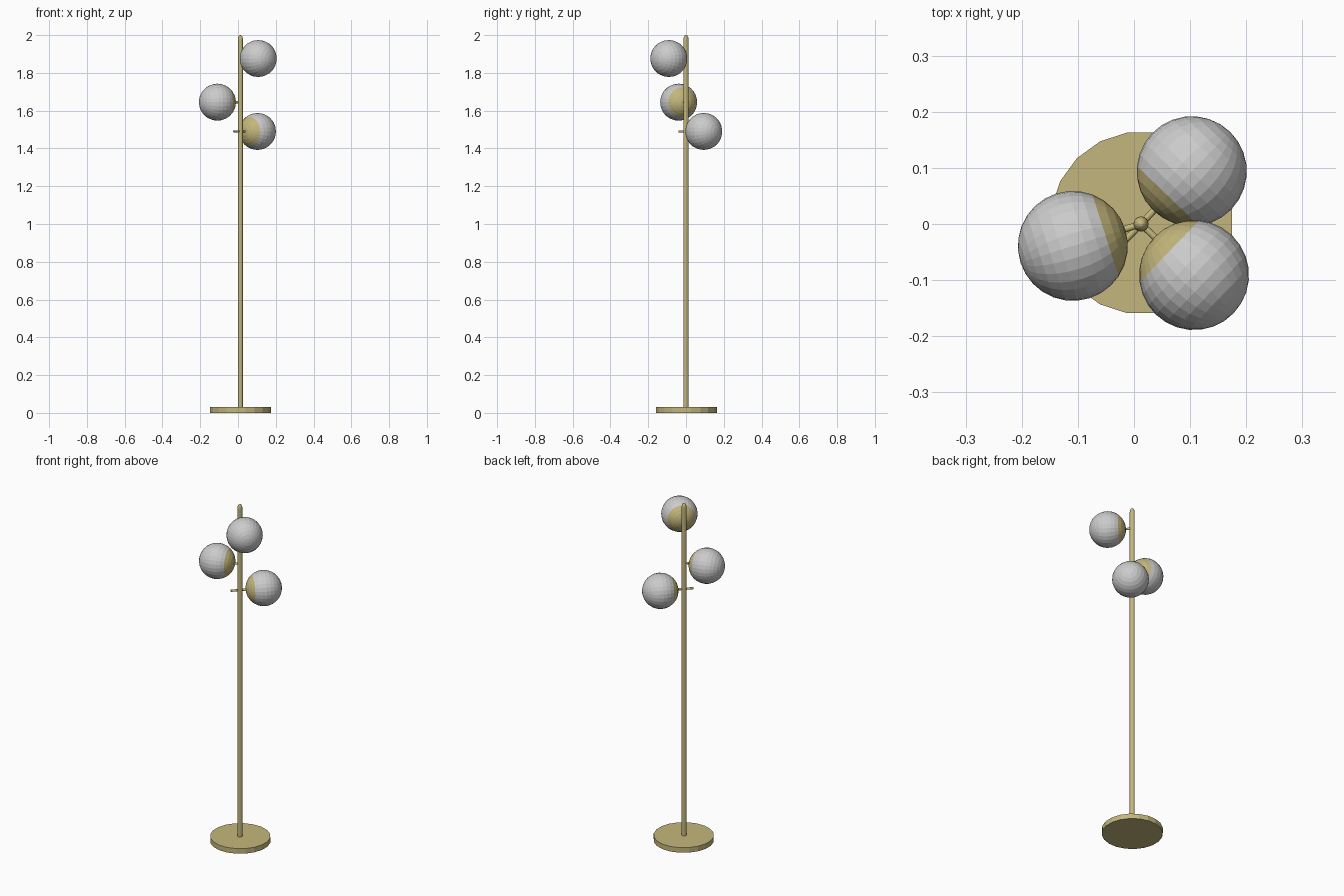
import bpy, bmesh
from math import sin, cos, pi, radians
from mathutils import Vector, Matrix

if "Cube" in bpy.data.objects:
    bpy.data.objects.remove(bpy.data.objects["Cube"])

brass = bpy.data.materials.new("brass")
brass.diffuse_color = (0.55, 0.47, 0.20, 1)
brass.use_nodes = True
brass.node_tree.nodes["Principled BSDF"].inputs["Base Color"].default_value = brass.diffuse_color

POLE = Vector((0.0125, 0.0, 0.0))
POLE_R = 0.0135
GLOBE_R = 0.098
RINGS, CAP_RINGS = 14, 4


def lathe(name, profile, sides, origin, axis=(0, 0, 1), mat=None, turn=0.0):
    """Revolve (radius, height) points about an axis through origin."""
    rot = Vector(axis).to_track_quat('Z', 'Y').to_matrix().to_4x4()
    if Vector(axis).z > 0.99:
        rot = Matrix.Identity(4)
    bm = bmesh.new()
    rings = []
    for r, h in profile:
        if r < 1e-6:
            rings.append([bm.verts.new((0, 0, h))] * sides)
        else:
            rings.append([bm.verts.new((r * cos(turn + 2 * pi * i / sides),
                                        r * sin(turn + 2 * pi * i / sides), h))
                          for i in range(sides)])
    for a, b in zip(rings, rings[1:]):
        for i in range(sides):
            j = (i + 1) % sides
            quad = list(dict.fromkeys((a[i], a[j], b[j], b[i])))
            if len(quad) > 2:
                bm.faces.new(quad)
    bmesh.ops.recalc_face_normals(bm, faces=bm.faces)
    me = bpy.data.meshes.new(name)
    bm.to_mesh(me)
    bm.free()
    ob = bpy.data.objects.new(name, me)
    ob.matrix_world = Matrix.Translation(origin) @ rot
    bpy.context.collection.objects.link(ob)
    if mat:
        me.materials.append(mat)
    return ob


def arc(first, last):
    """Sphere profile between two latitude rings, ring 0 at +axis."""
    pts = []
    for k in range(first, last + 1):
        t = pi * k / RINGS
        pts.append((GLOBE_R * sin(t), GLOBE_R * cos(t)))
    return pts[::-1]


# Twenty-sided foot disc
lathe("base", [(0, 0), (0.163, 0), (0.163, 0.03), (0, 0.03)], 20,
      (0.0135, 0.002, 0), mat=brass, turn=radians(9))

# Pole with rounded tip
tip = [(POLE_R * cos(t), 1.975 + 0.025 * sin(t))
       for t in (radians(15 * k) for k in range(7))]
lathe("pole", [(0, 0.02), (POLE_R, 0.02)] + tip, 16, POLE, mat=brass)

# Globes with brass caps facing the pole: position and rod overshoot past the pole
lamps = {
    "lower": ((0.103, 0.094, 1.49), 0.05),
    "middle": ((-0.109, -0.039, 1.645), 0.0),
    "upper": ((0.107, -0.091, 1.876), 0.0),
}
for label, (pos, over) in lamps.items():
    centre = Vector(pos)
    to_pole = Vector((POLE.x - centre.x, POLE.y - centre.y, 0))
    dist = to_pole.length
    to_pole.normalize()
    lathe(label + "_globe", arc(CAP_RINGS, RINGS), 28, centre, to_pole)
    lathe(label + "_cap", arc(0, CAP_RINGS), 28, centre, to_pole, brass)
    start, end = GLOBE_R - 0.004, dist + over
    lathe(label + "_arm", [(0, start), (0.006, start), (0.006, end), (0, end)],
          12, centre, to_pole, brass)
